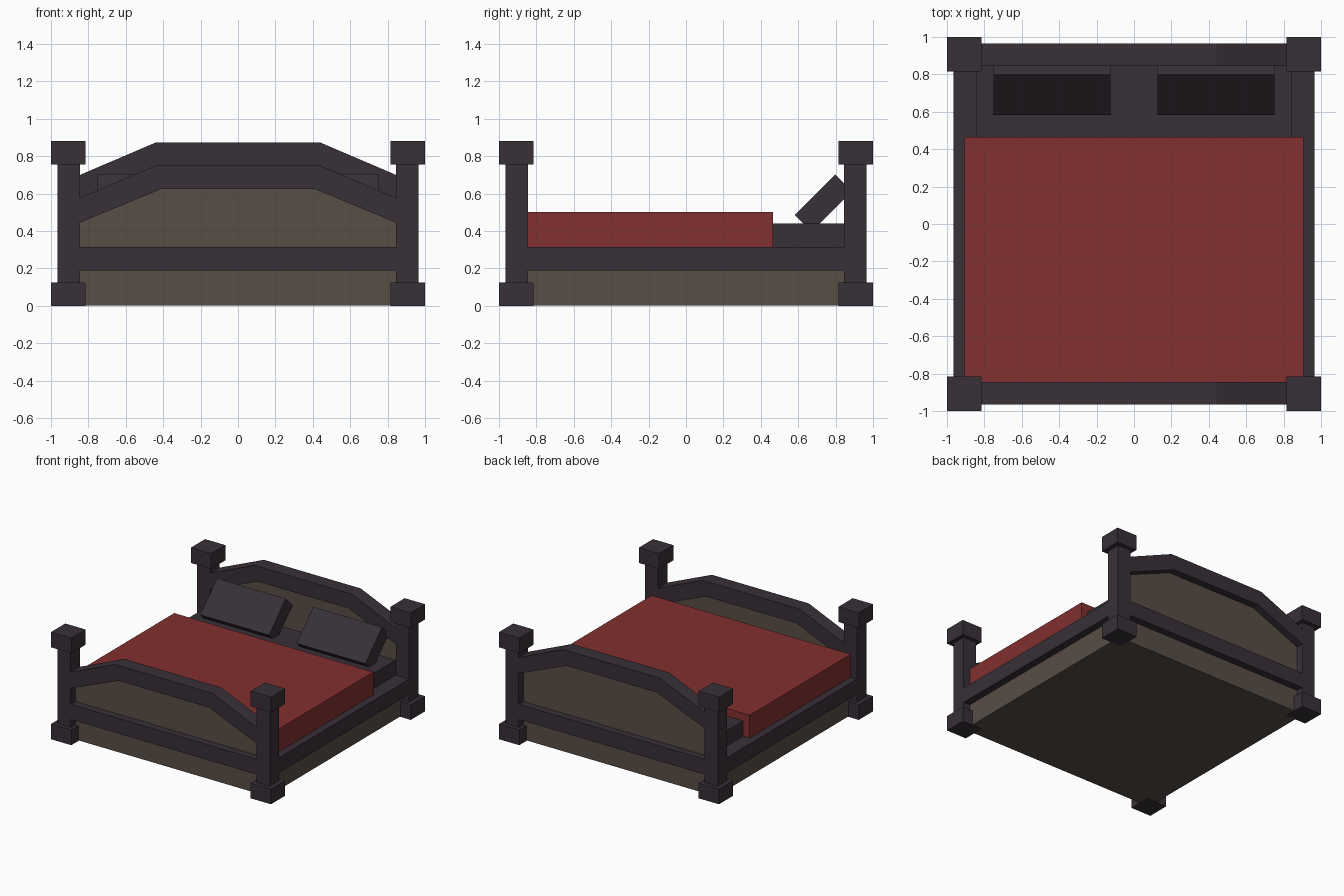
import bpy, bmesh, math
from mathutils import Matrix, Vector

cube = bpy.data.objects.get("Cube")
if cube:
    bpy.data.objects.remove(cube, do_unlink=True)


def material(name, rgb):
    m = bpy.data.materials.new(name)
    m.use_nodes = True
    m.diffuse_color = (*rgb, 1)
    bsdf = next(n for n in m.node_tree.nodes if n.type == "BSDF_PRINCIPLED")
    bsdf.inputs["Base Color"].default_value = (*rgb, 1)
    return m


DARK = material("dark wood", (0.041, 0.029, 0.040))
TAN = material("brown panel", (0.098, 0.075, 0.060))
RED = material("red blanket", (0.225, 0.029, 0.029))


def finish(name, bm, mat):
    bmesh.ops.recalc_face_normals(bm, faces=bm.faces)
    me = bpy.data.meshes.new(name)
    bm.to_mesh(me)
    bm.free()
    me.materials.append(mat)
    ob = bpy.data.objects.new(name, me)
    bpy.context.collection.objects.link(ob)
    return ob


def box(name, lo, hi, mat):
    lo, hi = Vector(lo), Vector(hi)
    bm = bmesh.new()
    bmesh.ops.create_cube(bm, size=1, matrix=Matrix.Translation((lo + hi) / 2)
                          @ Matrix.Diagonal((*(hi - lo), 1)))
    return finish(name, bm, mat)


def prism(name, outline, y0, y1, mat):
    """Extrude an (x, z) outline from y0 to y1."""
    bm = bmesh.new()
    face = bm.faces.new([bm.verts.new((x, y0, z)) for x, z in outline])
    ext = bmesh.ops.extrude_face_region(bm, geom=[face])["geom"]
    bmesh.ops.translate(bm, vec=(0, y1 - y0, 0),
                        verts=[v for v in ext if isinstance(v, bmesh.types.BMVert)])
    return finish(name, bm, mat)


IN, MID, OUT = 0.845, 0.905, 0.965   # inner face, panel plane, outer face of the frame

# Corner posts with square feet and caps
for sx, side in ((1, "left"), (-1, "right")):
    for sy, end in ((-1, "front"), (1, "back")):
        for part, a, b, z0, z1 in (("foot", 0.815, 1.0, 0, 0.125),
                                   ("post", IN, OUT, 0.125, 0.755),
                                   ("cap", 0.815, 1.0, 0.755, 0.88)):
            xs, ys = sorted((sx * a, sx * b)), sorted((sy * a, sy * b))
            box(f"{end}_{side}_{part}", (xs[0], ys[0], z0), (xs[1], ys[1], z1), DARK)
    # Side rails
    xs = sorted((sx * IN, sx * OUT))
    box(f"{side}_side_rail", (xs[0], -IN, 0.19), (xs[1], IN, 0.315), DARK)

# Footboard and headboard: rail, arched beam and recessed panel
for name, s, rise in (("footboard", -1, 0), ("headboard", 1, 0.123)):
    y0, y1 = sorted((s * IN, s * OUT))
    box(name + "_rail", (-IN, y0, 0.19), (IN, y1, 0.315), DARK)
    top = [(-IN, 0.577), (-0.44, 0.75), (0.44, 0.75), (IN, 0.577)]
    under = [(IN, 0.445), (0.41, 0.625), (-0.41, 0.625), (-IN, 0.445)]
    top = [(x, z + rise) for x, z in top]
    under = [(x, z + rise) for x, z in under]
    prism(name + "_arch", top + under, y0, y1, DARK)
    panel = under + [(-IN, 0.315), (IN, 0.315)]
    prism(name + "_panel", panel, s * MID, s * (MID - 0.012), TAN)

# Base box, mattress and blanket
box("base", (-MID, -MID, 0.003), (MID, MID, 0.25), TAN)
box("mattress", (-IN, -IN + 0.01, 0.25), (IN, IN, 0.44), DARK)
box("blanket", (-MID, -IN, 0.312), (MID, 0.465, 0.502), RED)

# Pillows leaning back at 45 degrees against the headboard
T, L = 0.125, 0.307
d = math.sqrt(0.5)
centre = Vector((0, 0.69 + d * T / 2, 0.593 - d * T / 2))
for sx, side in ((1, "left"), (-1, "right")):
    p = box(f"{side}_pillow", (-0.3125, -L / 2, -T / 2), (0.3125, L / 2, T / 2), DARK)
    p.rotation_euler.x = math.radians(45)
    p.location = centre + Vector((sx * 0.4375, 0, 0))
